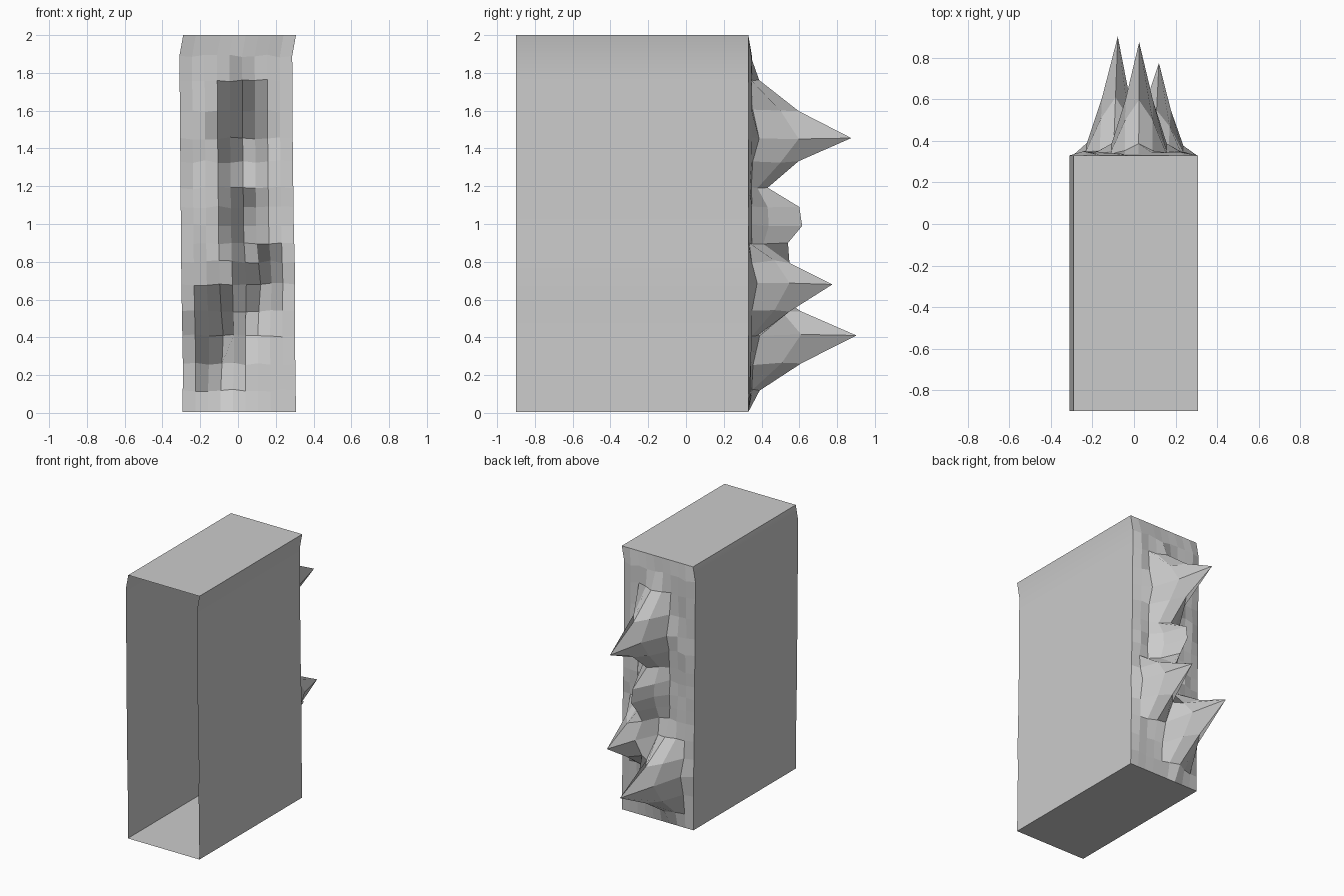
import bpy, bmesh, random

random.seed(4)
cube = bpy.data.objects.get("Cube")
if cube:
    bpy.data.objects.remove(cube, do_unlink=True)

grey = bpy.data.materials.new("plain_grey")
grey.use_nodes = True
grey.diffuse_color = (0.6, 0.6, 0.6, 1)
grey.node_tree.nodes["Principled BSDF"].inputs["Base Color"].default_value = (0.6, 0.6, 0.6, 1)

FRONT, BACK, COLS = -0.9, 0.33, 9
ROWS = [0.005, 0.12, 0.26, 0.41, 0.54, 0.68, 0.8, 0.9, 0.99,
        1.09, 1.19, 1.33, 1.455, 1.6, 1.76, 1.89, 2.0]
# Slightly wavy side outlines as (height, x)
RIGHT_EDGE = [(0, -0.293), (0.26, -0.292), (0.7, -0.3), (1.3, -0.305), (1.89, -0.31), (2, -0.29)]
LEFT_EDGE = [(0, 0.307), (0.5, 0.3), (0.7, 0.303), (1, 0.295), (1.4, 0.29), (1.89, 0.287), (2, 0.307)]
# Spikes as (column, row, height, reach in cells, sideways lean)
SPIKES = [(5, 12, 0.545, 2.5, 0.0), (6, 5, 0.445, 2.5, 0.018), (3, 3, 0.572, 2.5, 0.018),
          (5, 9, 0.27, 2.0, 0.0), (5, 8, 0.285, 2.0, 0.0), (5, 7, 0.21, 2.0, 0.0)]


def edge_x(points, z):
    for (z0, x0), (z1, x1) in zip(points, points[1:]):
        if z <= z1:
            return x0 + (x1 - x0) * (z - z0) / (z1 - z0)
    return points[-1][1]


def finish(name, bm):
    mesh = bpy.data.meshes.new(name)
    bm.to_mesh(mesh)
    bm.free()
    mesh.materials.append(grey)
    obj = bpy.data.objects.new(name, mesh)
    bpy.context.collection.objects.link(obj)
    return obj


# Open-fronted shell: closed outline swept from front to back
outline = [(edge_x(LEFT_EDGE, z), z) for z in ROWS]
outline += [(edge_x(RIGHT_EDGE, z), z) for z in reversed(ROWS)]
bm = bmesh.new()
rings = [[bm.verts.new((x, y, z)) for x, z in outline] for y in (FRONT, BACK)]
count = len(outline)
for i in range(count):
    j = (i + 1) % count
    bm.faces.new((rings[0][i], rings[1][i], rings[1][j], rings[0][j])[::-1])
bm.normal_update()
if max(bm.faces, key=lambda f: f.calc_center_median().z).normal.z < 0:
    bmesh.ops.reverse_faces(bm, faces=bm.faces[:])
shell = finish("open_shell", bm)
bpy.ops.object.select_all(action="DESELECT")
shell.select_set(True)
bpy.context.view_layer.objects.active = shell
bpy.ops.object.shade_smooth_by_angle(angle=0.6)

# Spiked back wall: a grid pulled outward around each tip
bm = bmesh.new()
grid = []
for r, z in enumerate(ROWS):
    left, right = edge_x(LEFT_EDGE, z), edge_x(RIGHT_EDGE, z)
    line = []
    for c in range(COLS + 1):
        x = right + (left - right) * c / COLS
        bump, dz = 0.0, 0.0
        if 0 < c < COLS and 0 < r < len(ROWS) - 1:
            bump = random.uniform(0.004, 0.022)
            dz = random.uniform(-0.008, 0.008)
            for col, row, height, reach, lean in SPIKES:
                distance = ((c - col) ** 2 + (r - row) ** 2) ** 0.5
                pull = max(0, 1 - distance / reach) ** 1.4
                bump = max(bump, height * pull)
                x += lean * pull
                if distance == 0:
                    dz = 0
        line.append(bm.verts.new((x, BACK + bump, z + dz)))
    grid.append(line)
for r in range(len(ROWS) - 1):
    for c in range(COLS):
        bm.faces.new((grid[r][c], grid[r + 1][c], grid[r + 1][c + 1], grid[r][c + 1]))
finish("spiked_back_wall", bm)
